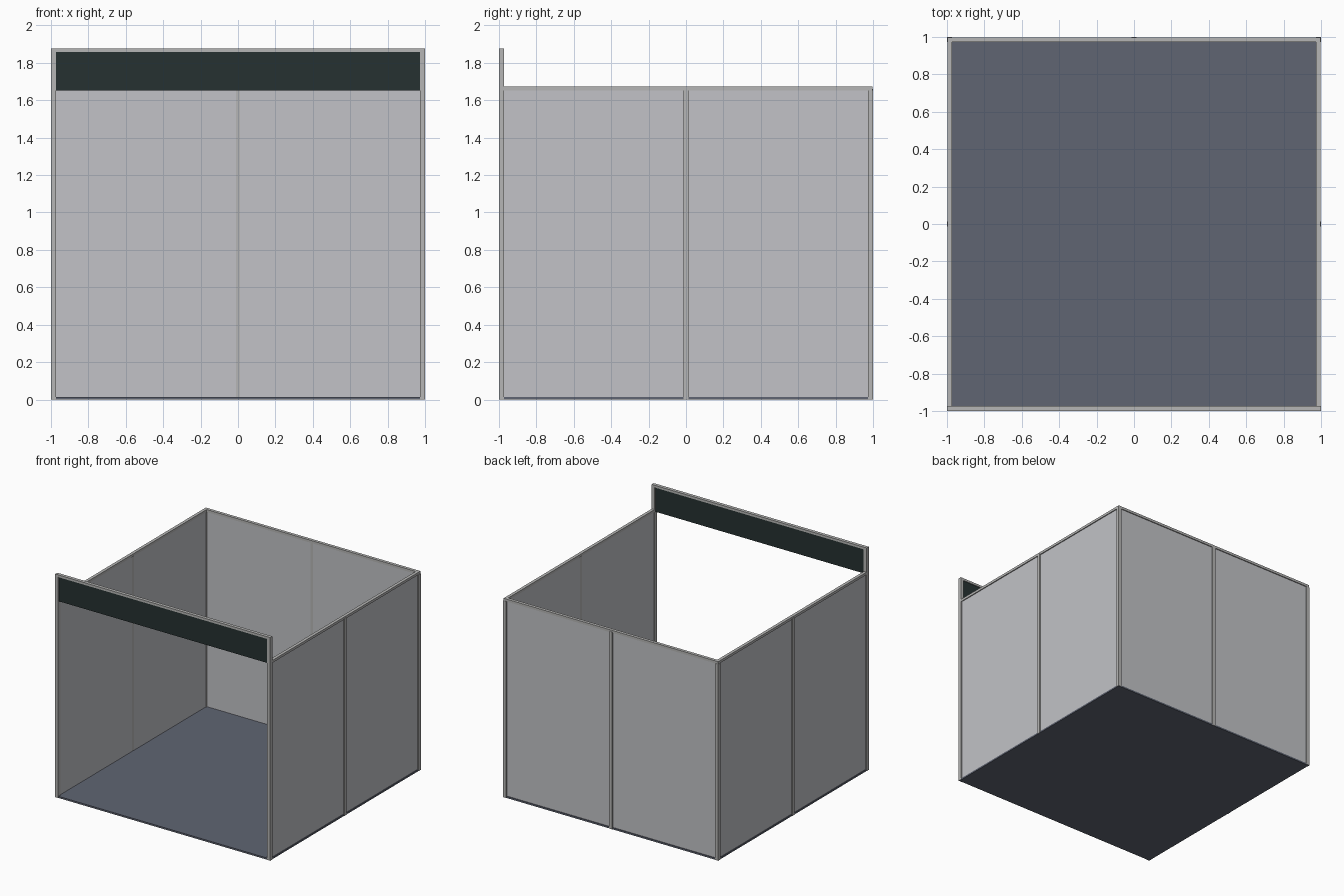
import bpy

if "Cube" in bpy.data.objects:
    bpy.data.objects.remove(bpy.data.objects["Cube"])


def material(name, rgb):
    m = bpy.data.materials.new(name)
    m.diffuse_color = (*rgb, 1)
    m.use_nodes = True
    m.node_tree.nodes["Principled BSDF"].inputs["Base Color"].default_value = m.diffuse_color
    return m


PANEL = material("light grey panel", (0.54, 0.545, 0.57))
FRAME = material("aluminium grey", (0.47, 0.47, 0.465))
CARPET = material("slate blue carpet", (0.115, 0.13, 0.17))
FASCIA = material("dark green black", (0.019, 0.031, 0.031))

OUT, IN = 1.0, 0.972      # outer and inner faces of the frame
WALL_TOP, RAIL_LOW = 1.673, 1.652
HEAD_TOP = 1.877


def box(name, x, y, z, mat):
    """Axis-aligned box from (min, max) ranges."""
    bpy.ops.mesh.primitive_cube_add(size=1)
    ob = bpy.context.object
    ob.name = name
    ob.location = [(a + b) / 2 for a, b in (x, y, z)]
    ob.scale = [b - a for a, b in (x, y, z)]
    bpy.ops.object.transform_apply(location=True, scale=True)
    ob.data.materials.append(mat)
    return ob


def span(side, a, b):
    return (a, b) if side > 0 else (-b, -a)


# Carpeted floor
box("floor", (-0.996, 0.996), (-0.996, 0.996), (0, 0.014), CARPET)

for s, label in ((-1, "left"), (1, "right")):
    # Corner posts; the front ones carry the header
    px = span(s, IN, OUT)
    box(label + "_back_post", px, (IN, OUT), (0.001, RAIL_LOW), FRAME)
    box(label + "_front_post", px, (-OUT, -IN), (0.001, HEAD_TOP), FRAME)
    # Side wall: two panels, a middle post and a top rail
    for y, half in (((-IN, -0.012), "front"), ((0.012, IN), "back")):
        box(f"{label}_{half}_panel", span(s, 0.977, 0.990), y, (0.012, RAIL_LOW), PANEL)
    box(label + "_middle_post", span(s, 0.978, OUT), (-0.014, 0.014), (0.001, 1.660), FRAME)
    box(label + "_top_rail", span(s, IN, 0.998), (-IN, 0.998), (RAIL_LOW, WALL_TOP), FRAME)
    # Back wall panel
    box(label + "_rear_panel", span(s, 0.012, IN), (0.977, 0.990), (0.012, RAIL_LOW), PANEL)

# Back wall frame
box("rear_middle_post", (-0.014, 0.014), (0.978, OUT), (0.001, 1.660), FRAME)
box("rear_top_rail", (-IN, IN), (IN, 0.998), (RAIL_LOW, WALL_TOP), FRAME)

# Front header board with its top rail
box("header_board", (-IN, IN), (-0.992, -0.980), (RAIL_LOW, 1.860), FASCIA)
box("header_rail", (-IN, IN), (-OUT, -IN), (1.858, HEAD_TOP), FRAME)
